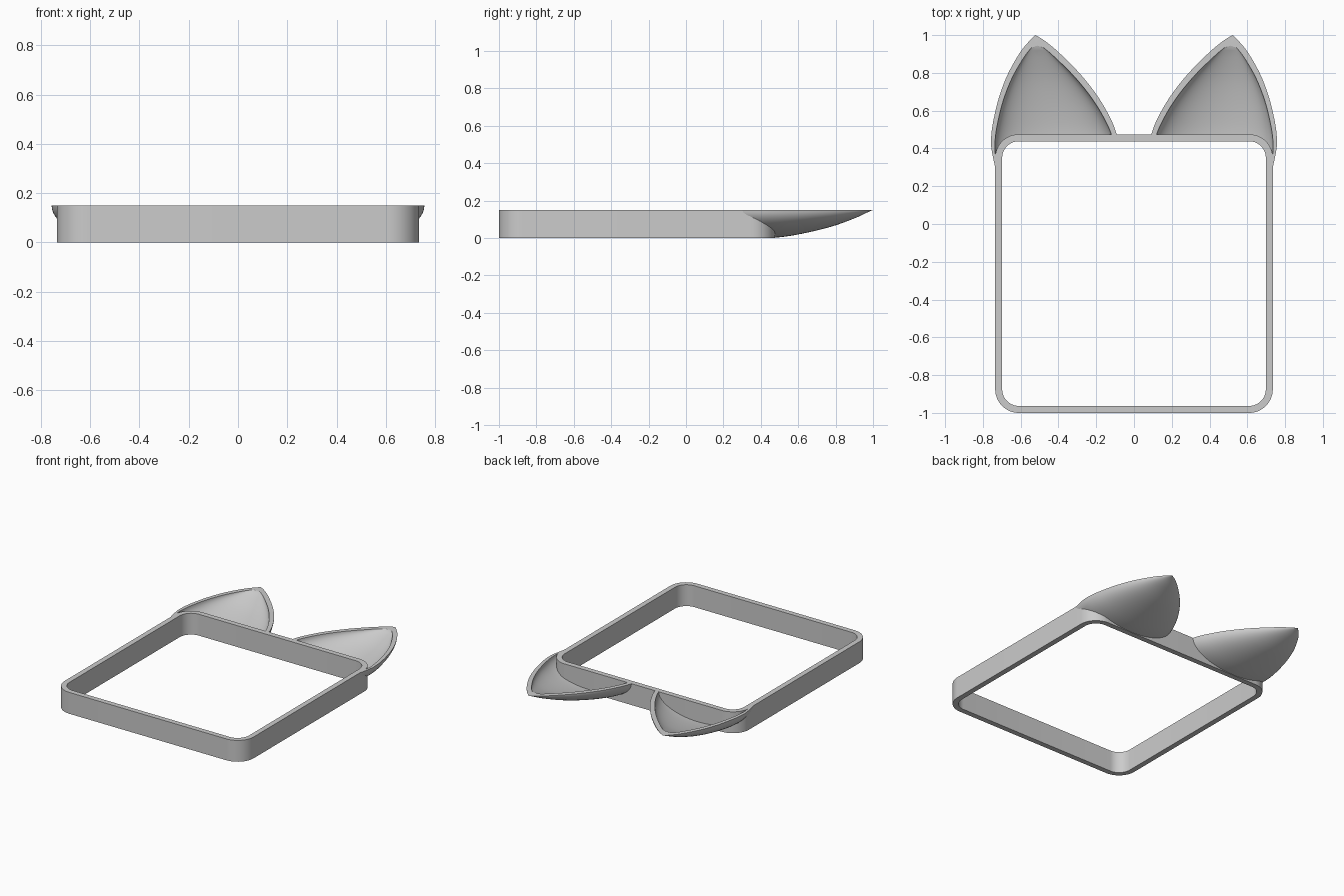
import bpy, bmesh, math
from mathutils import Vector

if "Cube" in bpy.data.objects:
    bpy.data.objects.remove(bpy.data.objects["Cube"])

HEIGHT = 0.15

grey = bpy.data.materials.new("plain grey")
grey.use_nodes = True
colour = (0.6, 0.6, 0.6, 1)
grey.diffuse_color = colour
grey.node_tree.nodes["Principled BSDF"].inputs["Base Color"].default_value = colour


def finish(bm, name):
    bmesh.ops.recalc_face_normals(bm, faces=bm.faces)
    mesh = bpy.data.meshes.new(name)
    bm.to_mesh(mesh)
    bm.free()
    mesh.materials.append(grey)
    obj = bpy.data.objects.new(name, mesh)
    bpy.context.collection.objects.link(obj)
    return obj


def smooth(obj):
    bpy.ops.object.select_all(action='DESELECT')
    obj.select_set(True)
    bpy.context.view_layer.objects.active = obj
    bpy.ops.object.shade_smooth_by_angle(angle=math.radians(35))


def rounded_loop(inset, steps=12):
    """Plan outline of the frame, moved inward by inset."""
    radius = 0.125 - inset
    cx, top, bottom = 0.61, 0.35, -0.875
    points = []
    for k, (x, y) in enumerate([(cx, top), (-cx, top), (-cx, bottom), (cx, bottom)]):
        for i in range(steps + 1):
            a = math.pi / 2 * (k + i / steps)
            points.append((x + radius * math.cos(a), y + radius * math.sin(a)))
    return points


def ring(bm, points, z):
    return [bm.verts.new((x, y, z)) for x, y in points]


def bridge(bm, a, b, closed=True):
    for i in range(len(a) if closed else len(a) - 1):
        j = (i + 1) % len(a)
        bm.faces.new((a[i], a[j], b[j], b[i]))


# Square frame with rounded corners
bm = bmesh.new()
outer, inner = rounded_loop(0), rounded_loop(0.037)
rings = [ring(bm, outer, 0), ring(bm, outer, HEIGHT),
         ring(bm, inner, HEIGHT), ring(bm, inner, 0)]
for i in range(4):
    bridge(bm, rings[i], rings[(i + 1) % 4])
smooth(finish(bm, "frame"))

# Hidden block that trims the ears inside the frame wall
bm = bmesh.new()
outline = rounded_loop(0.012)
low, high = ring(bm, outline, -0.2), ring(bm, outline, 0.4)
bridge(bm, low, high)
bm.faces.new(low)
bm.faces.new(high)
cutter = finish(bm, "ear_trimmer")
cutter.hide_render = True
cutter.hide_viewport = True
cutter.display_type = 'WIRE'

# Ear stations: y, inner edge x, outer edge x, bottom z
STATIONS = [Vector(s) for s in (
    (0.30, 0.08, 0.735, 0.004), (0.40, 0.08, 0.755, 0.0), (0.475, 0.092, 0.755, 0.002),
    (0.56, 0.125, 0.742, 0.012), (0.68, 0.195, 0.712, 0.036), (0.80, 0.29, 0.665, 0.068),
    (0.91, 0.4, 0.602, 0.109), (0.97, 0.473, 0.553, 0.137), (1.0, 0.522, 0.522, HEIGHT))]


def resample(stations, steps=4):
    """Smooth curve through the stations."""
    out = []
    last = len(stations) - 1
    for i in range(last):
        p0, p1, p2, p3 = (stations[min(max(i + d, 0), last)] for d in (-1, 0, 1, 2))
        for k in range(steps):
            t = k / steps
            out.append(0.5 * (2 * p1 + (p2 - p0) * t + (2 * p0 - 5 * p1 + 4 * p2 - p3) * t ** 2
                              + (3 * p1 - p0 - 3 * p2 + p3) * t ** 3))
    return out + [stations[-1]]


def section(bm, station, wall, segments=32):
    """Half ellipse hanging from the rim, shrunk by the wall thickness."""
    y, left, right, bottom = station
    mid = (left + right) / 2
    half = max((right - left) / 2 - wall, 0)
    depth = max(HEIGHT - bottom - wall * 0.8, 0)
    if half == 0 or depth == 0:
        half = depth = 0
    verts = []
    for i in range(segments + 1):
        a = math.pi * i / segments
        z = HEIGHT - depth * math.sin(a)
        verts.append(bm.verts.new((mid - half * math.cos(a), y - wall * 1.3, z)))
    return verts


def ear(name, side):
    bm = bmesh.new()
    stations = resample(STATIONS)
    shells = [[section(bm, s, wall) for s in stations] for wall in (0, 0.02)]
    for shell in shells:
        for a, b in zip(shell, shell[1:]):
            bridge(bm, a, b, closed=False)
    out, inn = shells
    bridge(bm, out[0], inn[0], closed=False)
    for edge in (0, -1):
        bridge(bm, [s[edge] for s in out], [s[edge] for s in inn], closed=False)
    bmesh.ops.remove_doubles(bm, verts=bm.verts, dist=0.0002)
    for v in bm.verts:
        v.co.x *= side
    obj = finish(bm, name)
    trim = obj.modifiers.new("trim", 'BOOLEAN')
    trim.operation = 'DIFFERENCE'
    trim.solver = 'EXACT'
    trim.object = cutter
    bpy.context.view_layer.objects.active = obj
    bpy.ops.object.modifier_apply(modifier="trim")
    smooth(obj)


ear("left_ear", 1)
ear("right_ear", -1)
